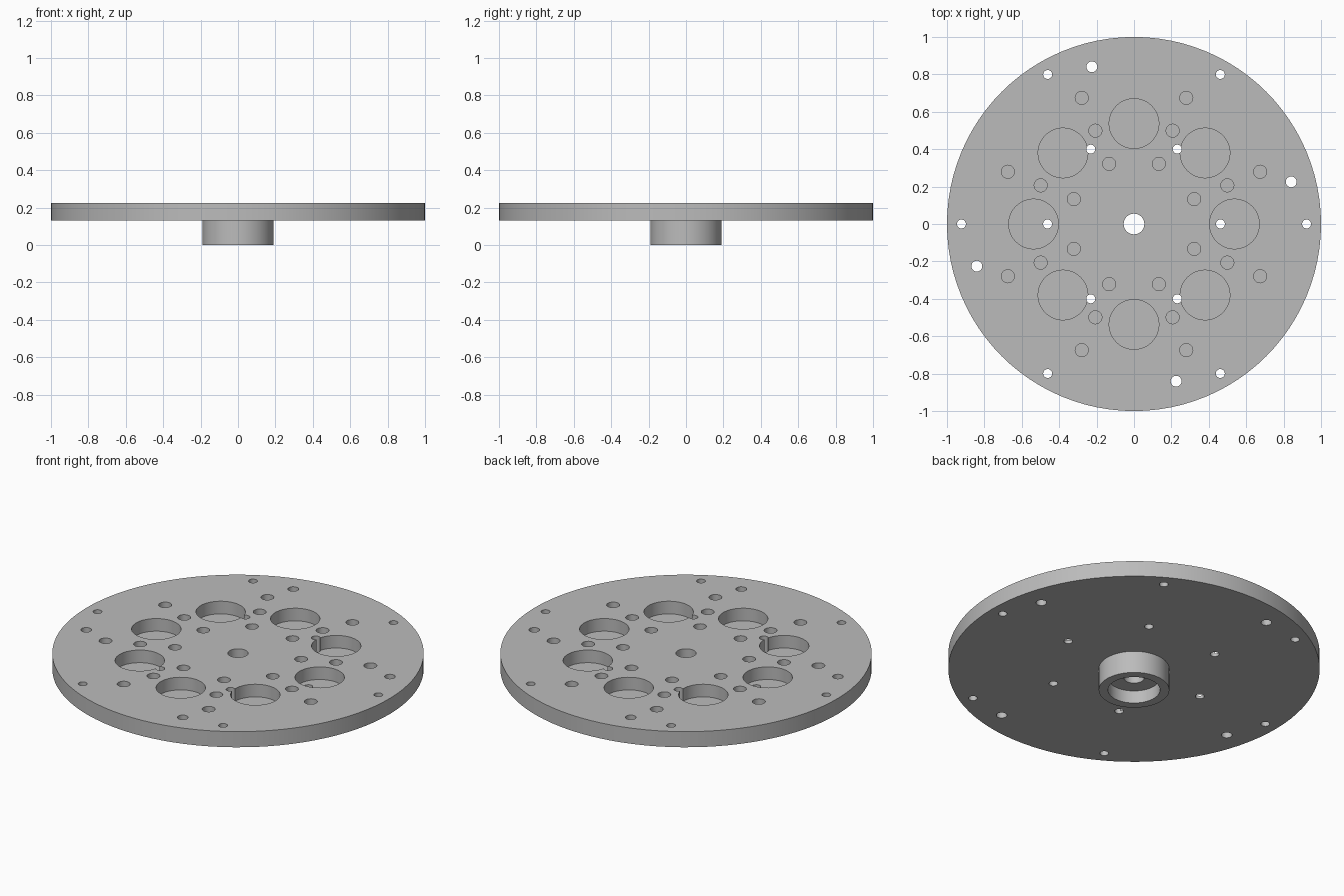
import bpy, bmesh
from math import cos, sin, pi, radians

cube = bpy.data.objects.get("Cube")
if cube:
    bpy.data.objects.remove(cube, do_unlink=True)

grey = bpy.data.materials.new("plain grey")
grey.use_nodes = True
COLOUR = (0.5, 0.5, 0.5, 1)
grey.diffuse_color = COLOUR
grey.node_tree.nodes["Principled BSDF"].inputs["Base Color"].default_value = COLOUR

TOP, UNDER, STEP = 0.224, 0.131, 0.075   # plate top, plate underside, bore shoulder
POCKET_FLOOR = TOP - 0.075


def link(name, bm):
    mesh = bpy.data.meshes.new(name)
    bmesh.ops.recalc_face_normals(bm, faces=bm.faces)
    bm.to_mesh(mesh)
    bm.free()
    mesh.materials.append(grey)
    obj = bpy.data.objects.new(name, mesh)
    bpy.context.collection.objects.link(obj)
    return obj


def lathe(name, profile, steps):
    """Turn a closed (radius, z) profile around the z axis."""
    bm = bmesh.new()
    rings = [[bm.verts.new((r * cos(2 * pi * i / steps), r * sin(2 * pi * i / steps), z))
              for r, z in profile] for i in range(steps)]
    n = len(profile)
    for i in range(steps):
        a, b = rings[i], rings[(i + 1) % steps]
        for j in range(n):
            k = (j + 1) % n
            bm.faces.new((a[j], b[j], b[k], a[k]))
    return link(name, bm)


def add_holes(bm, count, ring, start, radius, bottom, sides):
    """Add a circular pattern of drill cylinders."""
    for i in range(count):
        angle = radians(start) + 2 * pi * i / count
        made = bmesh.ops.create_cone(bm, cap_ends=True, segments=sides,
                                     radius1=radius, radius2=radius, depth=TOP + 0.1 - bottom)
        bmesh.ops.translate(bm, verts=made["verts"],
                            vec=(ring * cos(angle), ring * sin(angle), (TOP + 0.1 + bottom) / 2))


def drill(target, name, patterns):
    bm = bmesh.new()
    for p in patterns:
        add_holes(bm, *p)
    cutter = link(name, bm)
    cutter.hide_render = True
    mod = target.modifiers.new(name, "BOOLEAN")
    mod.operation, mod.solver, mod.object = "DIFFERENCE", "EXACT", cutter
    bpy.context.view_layer.objects.active = target
    bpy.ops.object.modifier_apply(modifier=mod.name)
    bpy.data.objects.remove(cutter, do_unlink=True)


# Round plate with hub below, stepped centre bore
plate = lathe("plate_with_hub", [(0.055, STEP), (0.055, TOP), (1, TOP), (1, UNDER),
                                 (0.19, UNDER), (0.19, 0), (0.14, 0), (0.14, STEP)], 96)

# Blind pockets: eight large, three rings of small ones
drill(plate, "blind_pockets", [(8, 0.537, 0, 0.133, POCKET_FLOOR, 48)] +
      [(8, ring, 22.5, 0.035, POCKET_FLOOR, 24) for ring in (0.348, 0.54, 0.73)])

# Through holes: inner and outer bolt circles, four mounting holes
drill(plate, "through_holes", [(6, 0.462, 0, 0.024, 0.05, 24),
                               (6, 0.923, 0, 0.024, 0.05, 24),
                               (4, 0.87, 15, 0.029, 0.05, 24)])

# Smooth round walls, crisp rims
bpy.ops.object.select_all(action="DESELECT")
plate.select_set(True)
bpy.context.view_layer.objects.active = plate
bpy.ops.object.shade_smooth_by_angle(angle=radians(30))
